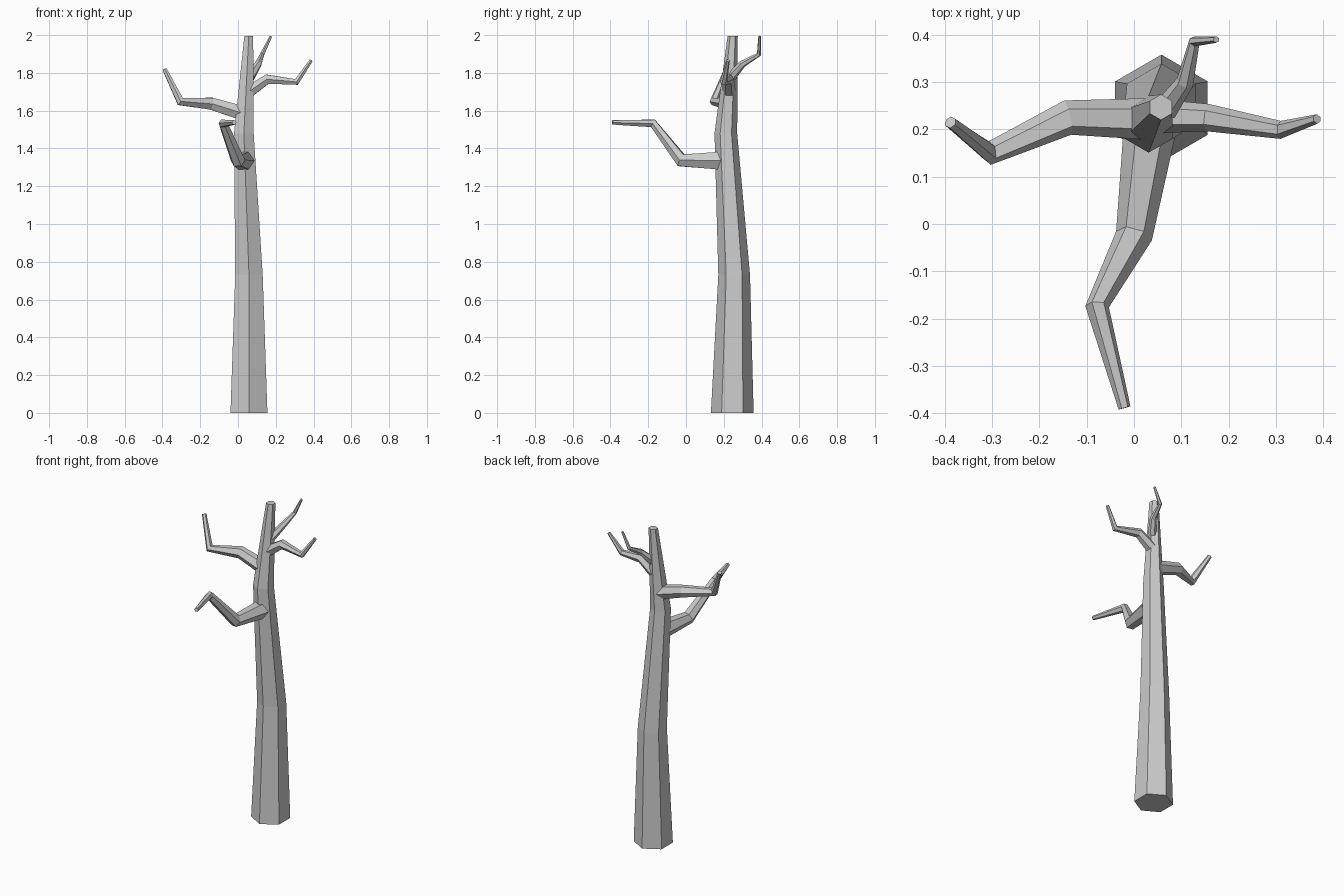
import bpy, bmesh, math
from mathutils import Vector

if "Cube" in bpy.data.objects:
    bpy.data.objects.remove(bpy.data.objects["Cube"])

SIDES = 6


def limb(name, path, level=False):
    """Tapered six-sided tube through (x, y, z, radius) points, capped at both ends."""
    pts = [Vector(p[:3]) for p in path]
    bm = bmesh.new()
    rings, side = [], None
    for i, p in enumerate(pts):
        t = Vector((0, 0, 0))
        if i > 0:
            t += (p - pts[i - 1]).normalized()
        if i < len(pts) - 1:
            t += (pts[i + 1] - p).normalized()
        t.normalize()
        if level:  # trunk rings stay horizontal, with corners at front and back
            t, side = Vector((0, 0, 1)), Vector((0, 1, 0))
        elif side is None:
            side = t.cross(Vector((0, 0, 1))).normalized()
        else:  # carry the frame along without twisting
            side = (side - t * side.dot(t)).normalized()
        up = t.cross(side)
        ring = []
        for k in range(SIDES):
            a = 2 * math.pi * k / SIDES
            ring.append(bm.verts.new(p + path[i][3] * (side * math.cos(a) + up * math.sin(a))))
        rings.append(ring)
    for lo, hi in zip(rings, rings[1:]):
        for k in range(SIDES):
            n = (k + 1) % SIDES
            bm.faces.new((lo[k], lo[n], hi[n], hi[k]))
    bm.faces.new(rings[0][::-1])
    bm.faces.new(rings[-1])
    bmesh.ops.recalc_face_normals(bm, faces=bm.faces)
    me = bpy.data.meshes.new(name)
    bm.to_mesh(me)
    bm.free()
    bpy.context.collection.objects.link(bpy.data.objects.new(name, me))


# Trunk: slightly bent, tapering to the top
limb("trunk", [(0.058, 0.245, 0, 0.113), (0.058, 0.255, 0.73, 0.084),
               (0.031, 0.211, 1.48, 0.060), (0.057, 0.247, 1.995, 0.027)], level=True)

# Branches, each kinked twice
limb("front_branch", [(0.032, 0.19, 1.335, 0.055), (0.0, -0.025, 1.337, 0.039),
                      (-0.078, -0.175, 1.533, 0.025), (-0.02, -0.389, 1.538, 0.013)])
limb("left_branch", [(0.03, 0.222, 1.585, 0.044), (-0.14, 0.225, 1.637, 0.037),
                     (-0.305, 0.15, 1.648, 0.025), (-0.388, 0.215, 1.818, 0.013)])
limb("right_branch", [(0.05, 0.228, 1.695, 0.036), (0.155, 0.225, 1.767, 0.029),
                      (0.31, 0.199, 1.752, 0.019), (0.387, 0.222, 1.866, 0.010)])
limb("back_branch", [(0.065, 0.24, 1.78, 0.026), (0.108, 0.30, 1.848, 0.019),
                     (0.128, 0.386, 1.898, 0.012), (0.174, 0.390, 1.994, 0.007)])
